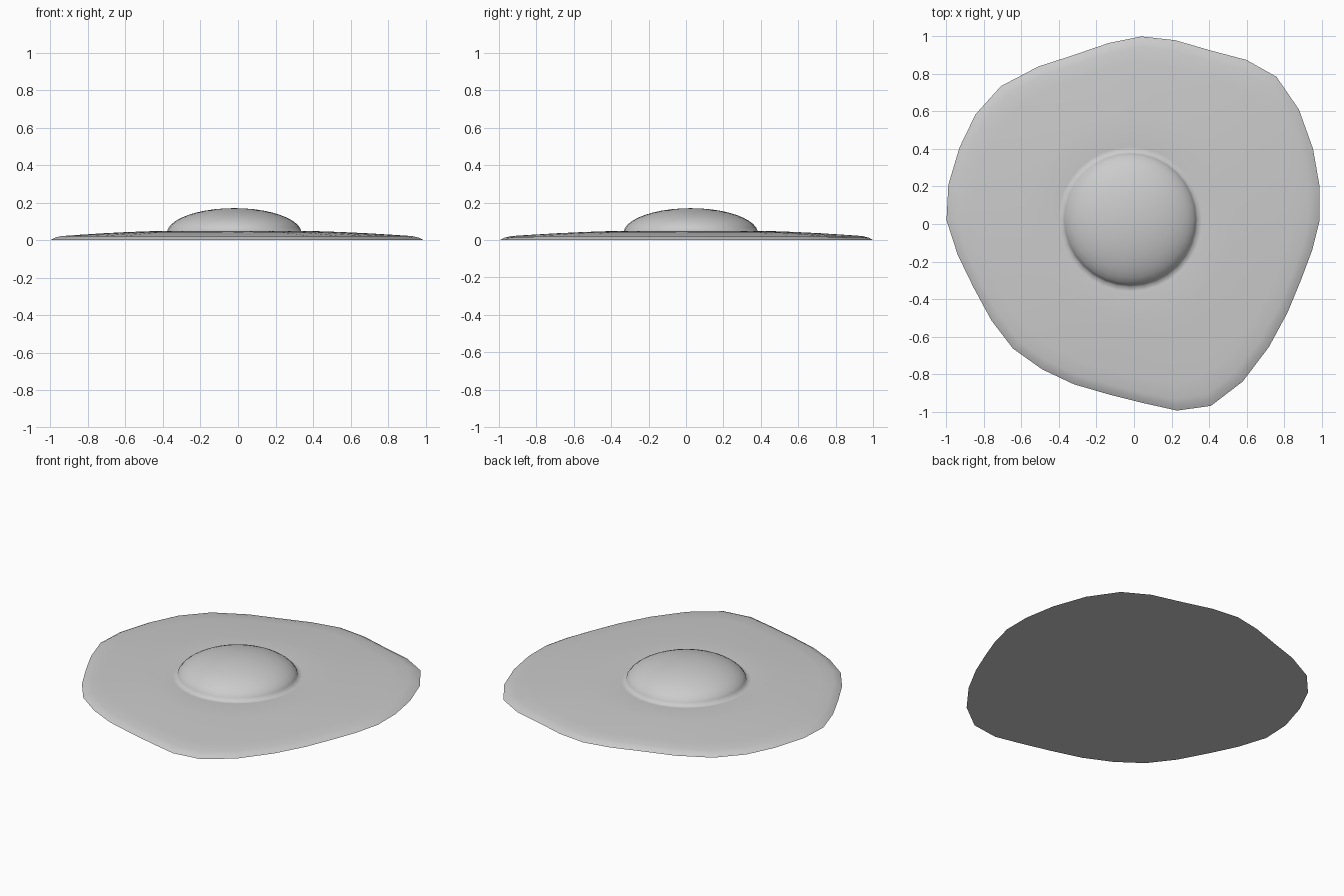
import bpy, bmesh, math
from mathutils import Vector

cube = bpy.data.objects.get("Cube")
if cube:
    bpy.data.objects.remove(cube, do_unlink=True)

grey = bpy.data.materials.new("plain grey")
grey.use_nodes = True
colour = (0.6, 0.6, 0.6, 1)
grey.diffuse_color = colour
grey.node_tree.nodes["Principled BSDF"].inputs["Base Color"].default_value = colour

# Wavy outer edge of the egg white, clockwise from the back
outline = [(.04, 1), (.22, .98), (.41, .925), (.6, .875), (.76, .785), (.88, .61),
           (.955, .4), (.99, .2), (.99, .02), (.95, -.14), (.89, -.3), (.82, -.47),
           (.72, -.655), (.58, -.84), (.41, -.97), (.23, -.995), (.05, -.955),
           (-.13, -.91), (-.32, -.855), (-.49, -.775), (-.645, -.665), (-.76, -.515),
           (-.855, -.34), (-.94, -.165), (-1, .02), (-.99, .21), (-.93, .41),
           (-.845, .585), (-.71, .735), (-.51, .84), (-.325, .9), (-.135, .965)]
count = len(outline)
centre = Vector((-.02, .025))

bm = bmesh.new()


def circle(radius):
    angles = [math.pi / 2 - math.tau * i / count for i in range(count)]
    return [centre + radius * Vector((math.cos(a), math.sin(a))) for a in angles]


def ring(points, z):
    return [bm.verts.new((p[0], p[1], z)) for p in points]


# Egg white: rings blended from the wavy edge to the round yolk rim
edge = [Vector(p) for p in outline]
rim = circle(.42)
rings = [ring(edge, 0)]
for blend, z in [(.04, .012), (.1, .021), (.25, .027), (.5, .036), (.75, .043), (1, .048)]:
    rings.append(ring([e.lerp(r, blend) for e, r in zip(edge, rim)], z))
rings.append(ring(circle(.385), .045))

# Yolk: flattened dome rising from a small crease
base, height, radius, steps = .035, .135, .36, 10
for k in range(steps):
    a = math.pi / 2 * (k + .5) / (steps + .5)
    rings.append(ring(circle(radius * math.cos(a)), base + height * math.sin(a)))
top = bm.verts.new((*centre, base + height))

# Skin the rings, close the yolk and the flat underside
for lower, upper in zip(rings, rings[1:]):
    for i in range(count):
        j = (i + 1) % count
        bm.faces.new((lower[i], upper[i], upper[j], lower[j]))
for i in range(count):
    bm.faces.new((rings[-1][i], top, rings[-1][(i + 1) % count]))
bm.faces.new(rings[0])
bmesh.ops.recalc_face_normals(bm, faces=bm.faces[:])

mesh = bpy.data.meshes.new("fried_egg")
bm.to_mesh(mesh)
bm.free()
mesh.materials.append(grey)
egg = bpy.data.objects.new("fried_egg", mesh)
bpy.context.collection.objects.link(egg)

bpy.ops.object.select_all(action='DESELECT')
egg.select_set(True)
bpy.context.view_layer.objects.active = egg
bpy.ops.object.shade_smooth_by_angle(angle=math.radians(80))
